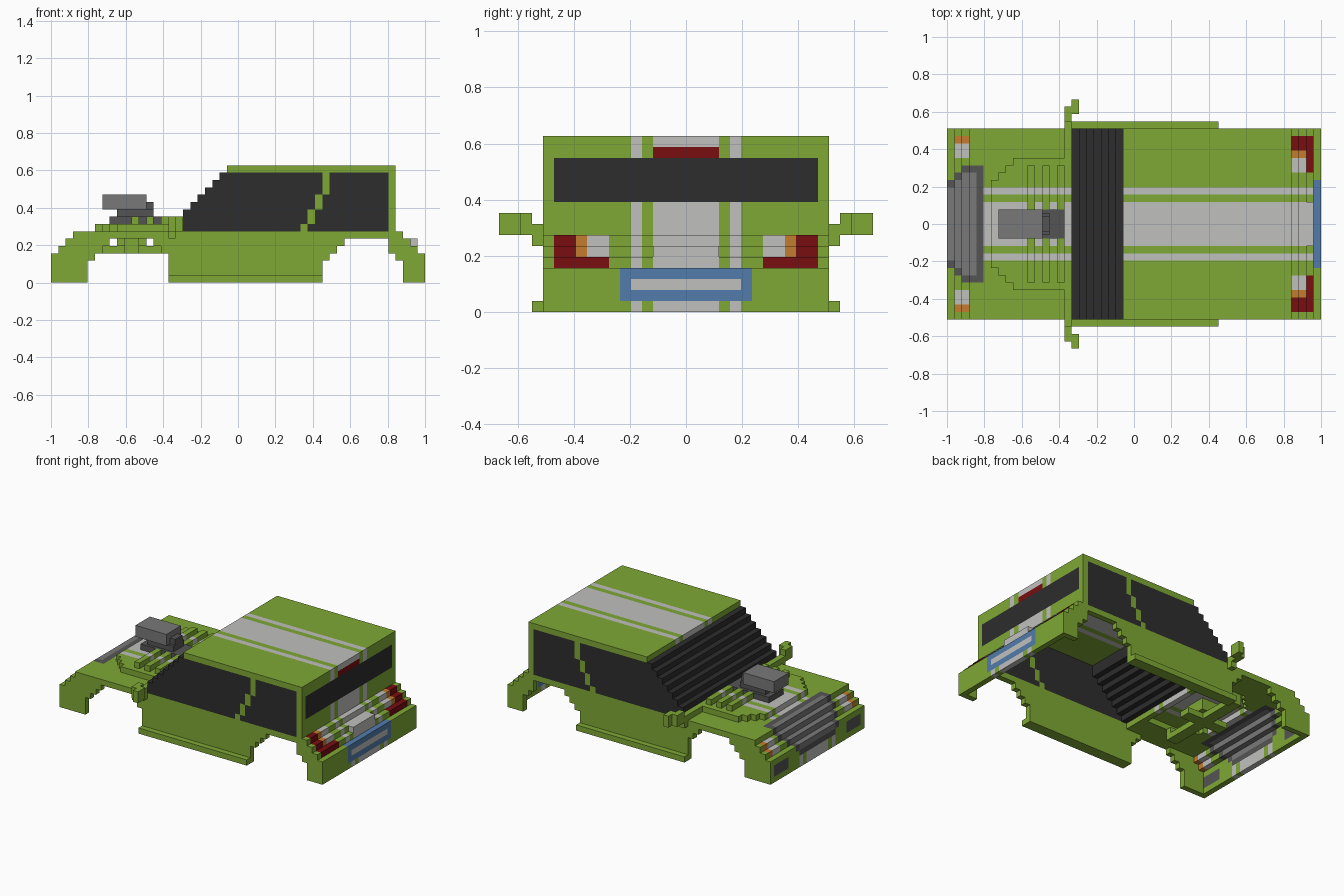
import bpy, bmesh

if "Cube" in bpy.data.objects:
    bpy.data.objects.remove(bpy.data.objects["Cube"], do_unlink=True)

U = 2 / 51  # one block


def linear(c):
    c /= 255
    return c / 12.92 if c <= 0.04045 else ((c + 0.055) / 1.055) ** 2.4


def material(name, rgb):
    m = bpy.data.materials.new(name)
    col = [linear(c) for c in rgb] + [1]
    m.diffuse_color = col
    m.use_nodes = True
    m.node_tree.nodes["Principled BSDF"].inputs["Base Color"].default_value = col
    return m


MATS = [material(n, c) for n, c in (
    ("green paint", (127, 169, 53)), ("light grey", (192, 192, 190)),
    ("dark glass", (45, 45, 45)), ("dark grey", (84, 84, 84)),
    ("mid grey", (121, 121, 121)), ("red", (120, 14, 16)),
    ("orange", (196, 124, 46)), ("blue", (82, 124, 172)))]
G, W, K, D, M, R, O, B = range(8)


def build(name, boxes):
    """One object from boxes (x0, x1, y0, y1, z0, z1, colour) in block units."""
    bm = bmesh.new()
    for x0, x1, y0, y1, z0, z1, mat in boxes:
        geo = bmesh.ops.create_cube(bm, size=1)["verts"]
        for v in geo:
            v.co = (-1 + U * (x1 if v.co.x > 0 else x0),
                    U * (y1 if v.co.y > 0 else y0),
                    U * (z1 if v.co.z > 0 else z0))
        for f in {f for v in geo for f in v.link_faces}:
            f.material_index = mat
    used = sorted({b[6] for b in boxes})
    for f in bm.faces:
        f.material_index = used.index(f.material_index)
    me = bpy.data.meshes.new(name)
    bm.to_mesh(me)
    bm.free()
    for i in used:
        me.materials.append(MATS[i])
    ob = bpy.data.objects.new(name, me)
    bpy.context.collection.objects.link(ob)
    return ob


def row(x0, x1, z0, z1, spans):
    """Crosswise bar, mirrored about the middle; spans = (outer half width, colour)."""
    out, inner = [], 0
    for edge, mat in spans:
        if mat is not None:
            if inner == 0:
                out.append((x0, x1, -edge, edge, z0, z1, mat))
            else:
                out += [(x0, x1, inner, edge, z0, z1, mat),
                        (x0, x1, -edge, -inner, z0, z1, mat)]
        inner = edge
    return out


def both(x0, x1, y0, y1, z0, z1, mat):
    return [(x0, x1, y0, y1, z0, z1, mat), (x0, x1, -y1, -y0, z0, z1, mat)]


STRIPES = [(3, W), (4, G), (5, W)]
FULL = STRIPES + [(13, G)]

# Nose: bumper panel, stepped grille and lamps
nose = row(0, 1, 0, 1, FULL)
nose += row(0, 1, 1, 2, STRIPES + [(8, G), (12, D), (13, G)])
nose += row(0, 1, 2, 3, [(5, D), (8, G), (12, D), (13, G)])
nose += row(0, 1, 3, 4, [(5, M), (6, D), (13, G)])
LAMP = [(9, G), (11, W), (12, O), (13, G)]
nose += row(1, 2, 4, 5, [(6, M), (7, D)] + LAMP)
nose += row(2, 3, 5, 6, [(7, M), (8, D)] + LAMP)
nose += row(3, 4, 6, 7, [(7, M), (8, D), (13, G)])
nose += row(4, 5, 6, 7, [(8, D), (13, G)])
build("front_panel_and_grille", nose)

# Bonnet with a raised, tapered centre that is open underneath
hood = row(5, 6, 6, 7, FULL)
for x0, x1, half in ((6, 7, 6), (7, 8, 7), (8, 9, 8), (9, 16, 9)):
    hood += row(x0, x1, 6, 7, [(half - 1, None), (13, G)])
    hood += row(x0, x1, 7, 8, STRIPES + [(half, G)])
hood += row(16, 17, 6, 8, FULL)
build("bonnet", hood)
ribs = []
for x in (11, 13, 15):
    ribs += row(x, x + 1, 8, 9, [(2, None), (4, G), (5, W), (8, G)])
build("bonnet_ribs", ribs)

# Engine with intake on top, and its mount below
build("engine_block", [(8, 16, -2, 2, 8, 9, D), (9, 14, -1.5, 1.5, 9, 10, D),
                       (13, 14, -1, 1, 10, 11, D)])
build("engine_intake", [(7, 13, -2, 2, 10, 12, M)])
build("engine_mount", [(7, 15, -1, 1, 4, 5, G), (9, 13, -2, 2, 5, 7, G)]
      + both(10, 12, 1, 8, 4, 5, G) + both(10, 12, 7, 8, 5, 6, G))

# Body sides: rows of blocks interrupted by the wheel arches
front_arch = [(5, 16)] * 3 + [(6, 16), (7, 15), (8, 14)]
rear_arch = [(37, 48)] * 3 + [(38, 47), (39, 46), (40, 46)]
sides = []
for z, ((a, b), (c, d)) in enumerate(zip(front_arch, rear_arch)):
    step = max(0, z - 3)
    for x0, x1 in ((1 + step, a), (b, c), (d, 50 - step)):
        sides += both(x0, x1, 12, 13, z, z + 1, G)
sides += both(17, 47, 12, 13, 6, 7, G)
build("body_sides", sides)
build("side_sills", both(16, 37, 13, 14, 0, 1, G))

# Stepped windscreen
build("windscreen", [(17 + n, 18 + n, -13, 13, 7 + n, 9 + n, K) for n in range(7)])

# Side windows with a slanted pillar between them
glass, pillars = [], []
for z, p in zip(range(7, 15), (34, 35, 35, 36, 36, 37, 37, 37)):
    glass += both(min(z + 11, 24), p, 12, 13, z, z + 1, K)
    pillars += both(p, p + 1, 12, 13, z, z + 1, G)
    glass += both(p + 1, 46, 12, 13, z, z + 1, K)
build("side_windows", glass)
build("side_pillars", pillars)

# Roof and rear wall
build("roof", row(24, 47, 15, 16, FULL))
wall = row(46, 47, 7, 10, FULL)
wall += row(46, 47, 10, 14, [(12, K), (13, G)])
wall += row(46, 47, 14, 15, [(3, R), (4, G), (5, W), (13, G)])
build("rear_wall_and_window", wall)

# Stepped tail with lamps, bumper and plate
tail = []
for x, z in ((47, 6), (48, 5)):
    tail += row(x, x + 1, z, z + 1,
                STRIPES + [(7, G), (9, W), (10, O), (12, R), (13, G)])
tail += row(49, 50, 4, 5, STRIPES + [(7, G), (12, R), (13, G)])
tail.append((49, 50, -3, 3, 5, 6, W))
build("tail_steps_and_lamps", tail)
bumper = row(50, 51, 0, 1, FULL)
for z, plate in ((1, [(6, B)]), (2, [(5, W), (6, B)]), (3, [(6, B)])):
    bumper += row(50, 51, z, z + 1, plate + [(13, G)])
build("rear_bumper_and_plate", bumper)

# Wing mirrors
build("wing_mirrors", both(16, 17, 13, 14, 6, 8, G) + both(16, 17, 14, 16, 7, 9, G)
      + both(17, 18, 15, 17, 7, 9, G))
